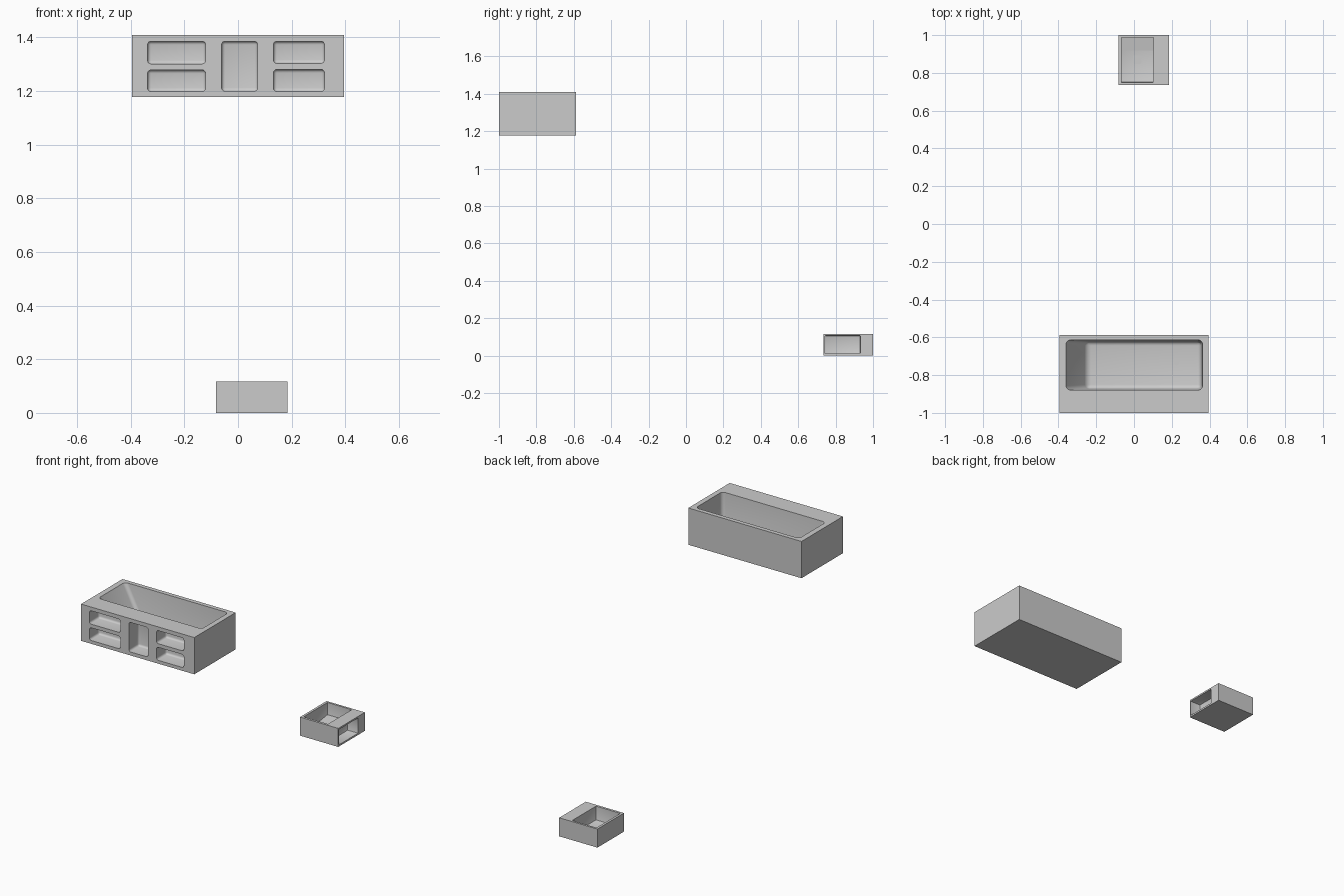
import bpy, bmesh
from mathutils import Vector

if "Cube" in bpy.data.objects:
    bpy.data.objects.remove(bpy.data.objects["Cube"])


def block(name, bottom, top, bevel=0.0, segs=5, vertical_only=None):
    """Hexahedron between two rectangles (x0, x1, y0, y1, z), optionally with rounded edges."""
    bm = bmesh.new()
    rings = []
    for x0, x1, y0, y1, z in (bottom, top):
        rings.append([bm.verts.new(p) for p in
                      ((x0, y0, z), (x1, y0, z), (x1, y1, z), (x0, y1, z))])
    b, t = rings
    bm.faces.new(b[::-1])
    bm.faces.new(t)
    for i in range(4):
        j = (i + 1) % 4
        bm.faces.new((b[i], b[j], t[j], t[i]))
    if bevel:
        edges = bm.edges[:]
        if vertical_only:
            edges = [e for e in edges if abs(e.verts[0].co.z - e.verts[1].co.z) > 0.001]
        bmesh.ops.bevel(bm, geom=edges, offset=bevel, segments=segs,
                        profile=0.5, affect='EDGES')
    bmesh.ops.recalc_face_normals(bm, faces=bm.faces[:])
    me = bpy.data.meshes.new(name)
    bm.to_mesh(me)
    bm.free()
    ob = bpy.data.objects.new(name, me)
    bpy.context.collection.objects.link(ob)
    return ob


def box(name, x0, x1, y0, y1, z0, z1, **kw):
    return block(name, (x0, x1, y0, y1, z0), (x0, x1, y0, y1, z1), **kw)


def activate(ob):
    bpy.ops.object.select_all(action='DESELECT')
    ob.select_set(True)
    bpy.context.view_layer.objects.active = ob


def carve(body, cutters):
    """Subtract each cutter from the body, then discard it."""
    activate(body)
    for c in cutters:
        m = body.modifiers.new("carve", 'BOOLEAN')
        m.operation = 'DIFFERENCE'
        m.solver = 'EXACT'
        m.object = c
        bpy.ops.object.modifier_apply(modifier=m.name)
        bpy.data.objects.remove(c)
    activate(body)
    bpy.ops.object.shade_smooth_by_angle(angle=0.6)


# Bathtub body with sloped, rounded basin
tub = box("bathtub", -0.395, 0.395, -1.0, -0.587, 1.177, 1.409)
floor_z = 1.21
cuts = [block("basin_cutter",
              (-0.25, 0.355, -0.872, -0.622, floor_z),
              (-0.388, 0.364, -0.881, -0.612, 1.46), bevel=0.022)]

# Storage niches in the front panel
for x0, x1, z0, z1 in ((-0.337, -0.121, 1.301, 1.385), (-0.337, -0.121, 1.198, 1.278),
                       (-0.061, 0.073, 1.199, 1.385),
                       (0.132, 0.322, 1.303, 1.385), (0.132, 0.322, 1.198, 1.28)):
    cuts.append(box("niche_cutter", x0, x1, -1.04, -0.903, z0, z1, bevel=0.013, segs=4))
carve(tub, cuts)

# Bathtub drain
bpy.ops.mesh.primitive_cylinder_add(vertices=32, radius=0.016, depth=0.006,
                                    location=(0.226, -0.732, floor_z + 0.001))
drain = bpy.context.object
drain.name = "bathtub_drain"
bpy.ops.object.shade_smooth_by_angle(angle=0.6)

# Washbasin body with square bowl and an open shelf in its right side
sink = box("washbasin", -0.082, 0.185, 0.735, 1.0, 0.0, 0.117)
carve(sink, [
    box("bowl_cutter", -0.067, 0.103, 0.75, 0.987, 0.03, 0.2, bevel=0.003, segs=2),
    box("shelf_cutter", 0.113, 0.25, 0.743, 0.932, 0.011, 0.107, bevel=0.003, segs=2),
])

# Gentle ramp at the back of the bowl
block("bowl_ramp", (-0.068, 0.104, 0.912, 0.988, 0.029),
      (-0.068, 0.104, 0.986, 0.988, 0.04))

# Square drain cover with rounded corners
cover = box("washbasin_drain", -0.006, 0.04, 0.848, 0.893, 0.029, 0.034,
            bevel=0.008, segs=4, vertical_only=True)
activate(cover)
bpy.ops.object.shade_smooth_by_angle(angle=0.6)
